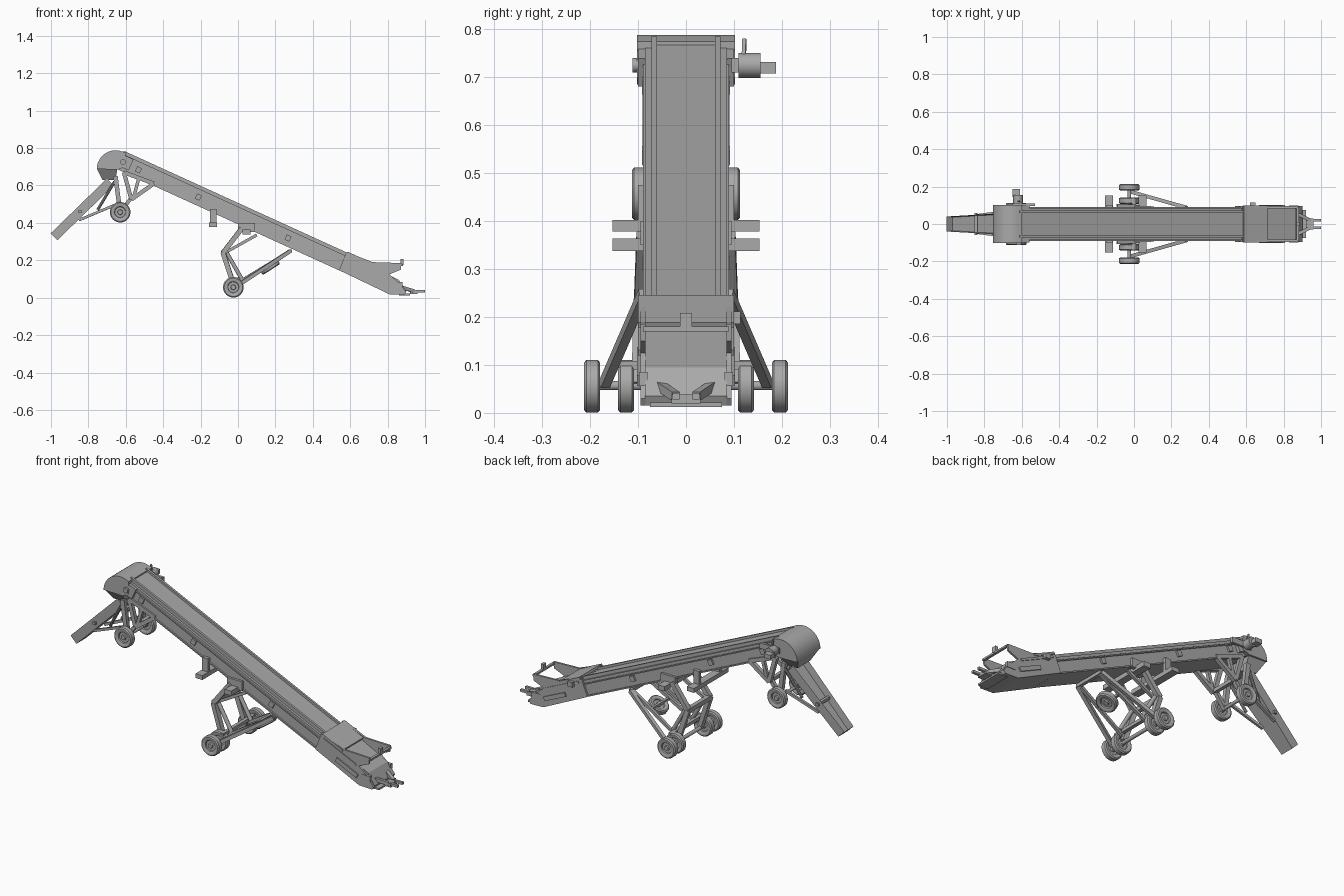
import bpy
import bmesh
from math import sin, cos, pi, radians
from mathutils import Vector, Matrix

default_cube = bpy.data.objects.get("Cube")
if default_cube:
    bpy.data.objects.remove(default_cube, do_unlink=True)

# One painted steel colour for the whole machine
steel = bpy.data.materials.new("machine_grey")
steel.use_nodes = True
grey = (.4, .4, .4, 1)
steel.diffuse_color = grey
steel.node_tree.nodes["Principled BSDF"].inputs["Base Color"].default_value = grey

SLOPE = radians(24.5)


def finish(name, bm, mirror=False, smooth=False):
    """Turn a bmesh into a named object, optionally mirrored across y."""
    bmesh.ops.recalc_face_normals(bm, faces=bm.faces)
    mesh = bpy.data.meshes.new(name)
    bm.to_mesh(mesh)
    bm.free()
    mesh.materials.append(steel)
    if smooth:
        mesh.shade_smooth()
        mesh.set_sharp_from_angle(angle=radians(35))
    obj = bpy.data.objects.new(name, mesh)
    bpy.context.collection.objects.link(obj)
    if mirror:
        modifier = obj.modifiers.new("both_sides", 'MIRROR')
        modifier.use_axis = (False, True, False)
        modifier.use_mirror_merge = False
    return obj


def prism(name, outline, near, far, mirror=False, smooth=False):
    """Extrude an x-z outline from y = near to y = far."""
    bm = bmesh.new()
    face = bm.faces.new([bm.verts.new((x, near, z)) for x, z in outline])
    extruded = bmesh.ops.extrude_face_region(bm, geom=[face])["geom"]
    moved = [v for v in extruded if isinstance(v, bmesh.types.BMVert)]
    bmesh.ops.translate(bm, verts=moved, vec=(0, far - near, 0))
    return finish(name, bm, mirror, smooth)


def box(name, low, high, mirror=False):
    outline = [(low[0], low[2]), (high[0], low[2]), (high[0], high[2]), (low[0], high[2])]
    return prism(name, outline, low[1], high[1], mirror)


def bar(name, start, end, width, mirror=False, sides=4):
    """Square bar or round tube between two points."""
    start, end = Vector(start), Vector(end)
    axis = end - start
    turn = axis.to_track_quat('Z', 'Y').to_matrix().to_4x4()
    place = Matrix.Translation((start + end) / 2) @ turn @ Matrix.Rotation(pi / 4, 4, 'Z')
    radius = width * (.7 if sides == 4 else .5)
    bm = bmesh.new()
    bmesh.ops.create_cone(bm, cap_ends=True, segments=sides, radius1=radius,
                          radius2=radius, depth=axis.length, matrix=place)
    return finish(name, bm, mirror, sides > 4)


def wheel(name, centre, axis=(0, 1, 0), mirror=False):
    """Tyre, recessed rim and hub turned from one half profile."""
    half = [(.014, 0), (.014, .012), (.006, .014), (.006, .028), (.013, .03),
            (.017, .036), (.017, .049), (.012, .055)]
    profile = half + [(-w, r) for w, r in reversed(half)]
    bm = bmesh.new()
    verts = [bm.verts.new((r, 0, w)) for w, r in profile]
    edges = [bm.edges.new(pair) for pair in zip(verts, verts[1:])]
    bmesh.ops.spin(bm, geom=verts + edges, cent=(0, 0, 0), axis=(0, 0, 1),
                   angle=2 * pi, steps=32)
    bmesh.ops.remove_doubles(bm, verts=bm.verts, dist=.0001)
    turn = Vector(axis).to_track_quat('Z', 'Y').to_matrix().to_4x4()
    bm.transform(Matrix.Translation(centre) @ turn)
    return finish(name, bm, mirror, True)


def on_beam(x, depth):
    """Point at a depth below the sloping top line of the conveyor."""
    top = .785 - .456 * (x + .61)
    return (x - depth * sin(SLOPE), top - depth * cos(SLOPE))


def along_beam(name, x0, x1, top, bottom, near, far, mirror=False):
    outline = [on_beam(x0, top), on_beam(x1, top), on_beam(x1, bottom), on_beam(x0, bottom)]
    return prism(name, outline, near, far, mirror)


# Conveyor beam, belt, skirts and side flanges
along_beam("conveyor_frame", -.62, .6, .03, .104, -.082, .082)
along_beam("conveyor_belt", -.62, .62, .012, .032, -.06, .06)
along_beam("belt_skirt", -.61, .6, 0, .04, .06, .072, True)
along_beam("skirt_lip", -.6, .6, .018, .032, .072, .085, True)
along_beam("upper_flange", -.6, .6, .034, .04, .08, .09, True)
along_beam("lower_flange", -.56, .58, .097, .104, .08, .09, True)
for x in (-.52, -.2, .28):
    along_beam("side_joint", x, x + .025, .045, .075, .08, .092, True)

# Discharge hood with rounded top
arc = [(-.655 + .1 * cos(radians(a)), .688 + .1 * sin(radians(a))) for a in range(180, 69, -10)]
prism("discharge_hood", arc + [(-.6, .775), (-.605, .7), (-.64, .685)], -.102, .102, smooth=True)
along_beam("head_bearing_plate", -.625, -.55, .02, .085, .08, .1, True)
bar("head_drum_shaft", (-.615, -.112, .725), (-.615, .125, .725), .03, sides=16)

# Funnel tapering down from the hood
bm = bmesh.new()
bmesh.ops.create_cube(bm, size=1)
for v in bm.verts:
    if v.co.z > 0:
        v.co = (-.7 + v.co.x * .11, v.co.y * .19, .69)
    else:
        v.co = (-.69 + v.co.x * .07, v.co.y * .11, .63)
finish("hood_funnel", bm)

# Discharge chute: tapered floor with upright sides
bm = bmesh.new()
bmesh.ops.create_cube(bm, size=1)
for v in bm.verts:
    upper, top = v.co.x > 0, v.co.z > 0
    x, z = (-.665, .6) if upper else (-.965, .308)
    lift = .052 if top else 0
    v.co = (x - lift * .7, v.co.y * (.116 if upper else .08), z + lift * .7)
top_face = max(bm.faces, key=lambda f: f.calc_center_median().z - f.calc_center_median().x * 1.0)
bm.normal_update()
top_face = max(bm.faces, key=lambda f: f.normal.dot(Vector((-1, 0, 1))))
bmesh.ops.inset_region(bm, faces=[top_face], thickness=.006)
bmesh.ops.translate(bm, verts=top_face.verts, vec=(.028, 0, -.028))
finish("discharge_chute", bm)
bar("chute_clamp", (-.845, -.058, .46), (-.845, .058, .46), .016)

# Chute support links
bar("chute_support", (-.85, .045, .415), (-.66, .07, .495), .014, True)
bar("chute_cylinder", (-.75, .05, .47), (-.66, .075, .62), .016, True, 10)

# Drive motor on the left of the head
bar("motor_gearbox", (-.62, .11, .725), (-.62, .155, .725), .052, sides=16)
box("motor_housing", (-.65, .145, .708), (-.61, .188, .732))
bar("motor_lever", (-.61, .12, .73), (-.62, .122, .78), .008)
box("motor_mount", (-.65, .095, .71), (-.53, .11, .74))

# Upper carriage: triangular side truss and two wheels
corners = [(-.61, .67), (-.45, .61), (-.57, .525)]
for i, (x, z) in enumerate(corners):
    x2, z2 = corners[(i + 1) % len(corners)]
    bar("truss_edge", (x, .08, z), (x2, .08, z2), .022, True)
bar("truss_brace", (-.53, .08, .64), (-.56, .08, .53), .018, True)
bar("truss_spreader", (-.57, -.08, .53), (-.57, .08, .53), .02)
bar("upper_wheel_arm", (-.655, .07, .65), (-.63, .07, .455), .024, True)
bar("upper_wheel_link", (-.57, .07, .535), (-.63, .07, .455), .02, True)
bar("upper_axle", (-.63, -.1, .455), (-.63, .1, .455), .018, sides=12)
wheel("upper_wheel", (-.63, .096, .457), mirror=True)

# Fork lift pockets under the beam
box("rear_fork_pocket", (-.155, -.153, .378), (-.112, .153, .402))
box("rear_pocket_hanger", (-.15, .082, .39), (-.115, .1, .475), True)
box("front_fork_pocket", (.025, -.153, .338), (.066, .153, .364))
box("front_pocket_hanger", (0, .075, .35), (.09, .095, .4), True)

# Main undercarriage
bar("upper_leg", (.02, .09, .37), (-.08, .095, .24), .026, True)
bar("lower_leg", (-.08, .095, .24), (-.02, .1, .06), .026, True)
bar("leg_spreader", (-.08, -.1, .24), (-.08, .1, .24), .024)
bar("leg_cylinder", (.02, .085, .1), (-.06, .085, .24), .022, True, 12)
bar("drag_strut", (-.01, .17, .06), (.28, .088, .25), .02, True)
bar("inner_strut", (0, .09, .08), (.28, .075, .25), .016, True)
bar("knee_tie", (-.07, .07, .24), (.1, .07, .335), .016, True)
bar("strut_spreader", (.28, -.09, .25), (.28, .09, .25), .018)
bar("main_axle", (-.025, -.2, .057), (-.025, .2, .057), .02, sides=12)
box("axle_beam", (-.01, -.14, .09), (.01, .14, .108))
for offset in (.125, .196):
    wheel("road_wheel", (-.025, offset, .0555), mirror=True)

# Spare wheel lying along the struts
wheel("spare_wheel", (.17, 0, .165), axis=(-.54, 0, .84))
bar("spare_wheel_carrier", (.16, -.08, .175), (.16, .08, .175), .014)

# Feed hopper at the tail
prism("hopper_wall", [(.58, .245), (.72, .19), (.875, .185), (.87, .15), (.81, .125), (.87, .07),
                      (.9, .03), (.89, .015), (.81, .018), (.54, .147)], .084, .095, True)
prism("hopper_pan", [(.58, .23), (.71, .17), (.86, .095), (.9, .035), (.89, .015),
                     (.81, .018), (.54, .147)], -.085, .085)
along_beam("hopper_cover", .585, .71, -.006, .006, -.1, .1)
along_beam("hopper_side_rail", .6, .8, .012, .024, .092, .1, True)
along_beam("tail_adjuster", .7, .83, .055, .078, .092, .102, True)
box("hopper_crossbar", (.868, -.09, .17), (.882, .09, .18))
box("hopper_post", (.868, -.012, .176), (.884, .012, .208))
box("control_box", (.62, .095, .185), (.65, .114, .212))
box("tail_bracket", (.83, .08, .055), (.88, .098, .085), True)

# Tow hitch
box("hitch_plate", (.86, -.075, .012), (.92, .075, .022))
bar("hitch_arm", (.86, .06, .06), (.94, .022, .035), .018, True)
box("hitch_tongue", (.92, -.03, .02), (.96, .03, .038))
box("hitch_jaw", (.95, .014, .028), (1, .028, .042), True)
